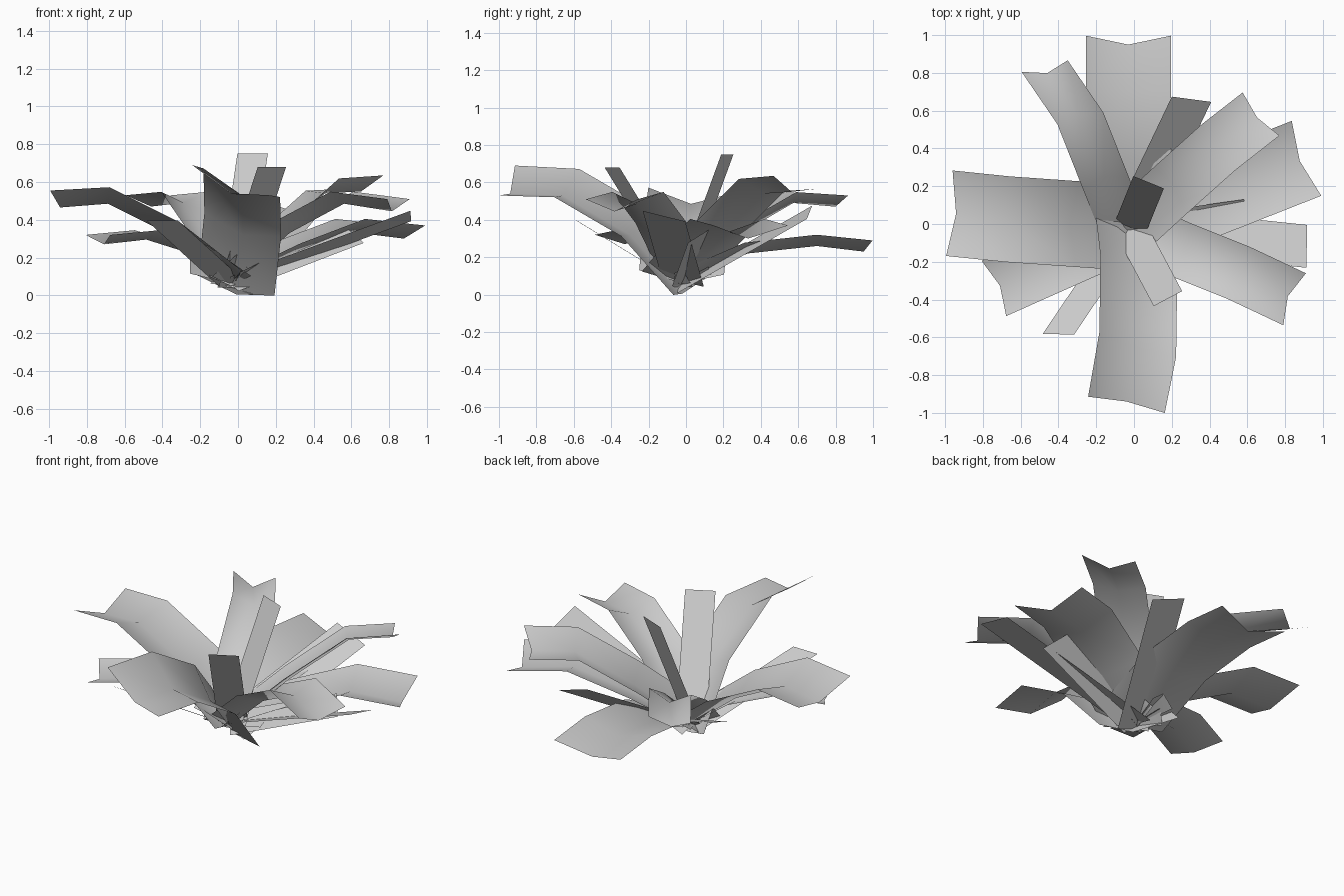
import bpy
from math import cos, sin, radians
from mathutils import Vector

cube = bpy.data.objects.get("Cube")
if cube:
    bpy.data.objects.remove(cube, do_unlink=True)

grey = bpy.data.materials.new("leaf_grey")
grey.use_nodes = True
tone = (0.6, 0.6, 0.6, 1)
grey.diffuse_color = tone
grey.node_tree.nodes["Principled BSDF"].inputs["Base Color"].default_value = tone

UP = Vector((0, 0, 1))
CROWN = Vector((-0.02, -0.02, 0))


def make_leaf(name, angle, half_width, path, fold=0.0, roll=0.0, notch=0.0, skew=0.0):
    """Strip along path (reach, height, drift to its left).
    Fold lifts both edges, roll lifts the left, skew pushes the left edge outward."""
    out = Vector((cos(radians(angle)), sin(radians(angle)), 0))
    side = UP.cross(out)
    line = [CROWN + out * r + UP * z + side * d for r, z, d in path]
    verts, faces = [], []
    columns = (1, 0, -1) if fold else (1, -1)
    last = len(line) - 1
    for i, centre in enumerate(line):
        tangent = line[min(i + 1, last)] - line[max(i - 1, 0)]
        normal = tangent.cross(side).normalized()
        for s in columns:
            lift = normal * (fold * abs(s) + roll * s)
            reach = out * (notch * abs(s) * (i == last) + skew * s)
            verts.append(centre + side * half_width * s + lift + reach)
    n = len(columns)
    for i in range(last):
        for j in range(n - 1):
            a = i * n + j
            faces.append((a, a + n, a + n + 1, a + 1))
    mesh = bpy.data.meshes.new(name)
    mesh.from_pydata(verts, [], faces)
    mesh.materials.append(grey)
    for face in mesh.polygons:
        face.use_smooth = True
    obj = bpy.data.objects.new(name, mesh)
    bpy.context.collection.objects.link(obj)
    return obj


# Broad arching leaves with a creased midrib
make_leaf("back_leaf", 90, 0.225,
          [(-.02, .06, .01), (.35, .22, .01), (.72, .26, .01), (.97, .23, .01)],
          fold=0.06, notch=0.04)
make_leaf("front_leaf", -90, 0.203,
          [(0, .005, .01), (.28, .32, .045), (.64, .53, .04), (.92, .54, -.02)],
          fold=0.07, roll=-0.08, notch=0.02, skew=0.04)
make_leaf("right_leaf", 176, 0.227,
          [(0, .06, 0), (.32, .31, 0), (.67, .485, 0), (.925, .465, -.01)],
          fold=0.075, roll=0.015, notch=0.03)
make_leaf("back_right_leaf", 110, 0.125,
          [(-.03, .05, .03), (.3, .3, .04), (.65, .49, .05), (.92, .47, .133)],
          fold=0.06, notch=0.035, skew=0.013)
make_leaf("back_left_leaf", 41, 0.15,
          [(-.03, .05, 0), (.32, .32, .01), (.65, .54, .015), (.89, .55, 0)],
          fold=0.05, roll=-0.035, notch=0.03)
make_leaf("left_leaf", 21.5, 0.213,
          [(-.02, .06, 0), (.32, .21, 0), (.67, .335, 0), (.965, .3, 0)],
          fold=0.07, notch=0.03)
make_leaf("front_left_leaf", -23.5, 0.15,
          [(-.02, .05, 0), (.32, .33, 0), (.63, .485, .01), (.91, .445, 0)],
          fold=0.065, notch=0.03)
make_leaf("front_right_leaf", 204, 0.16,
          [(0, .06, 0), (.25, .22, 0), (.51, .295, 0), (.755, .27, 0)],
          fold=0.05, notch=0.03)

# Straight flat blades between them
make_leaf("left_blade", -6, 0.113, [(-.02, .07, 0), (.94, .42, 0)], roll=-0.03, skew=-0.022)
make_leaf("front_right_blade", -124, 0.07, [(0, .05, 0), (.68, .395, 0)], skew=-0.045)
make_leaf("back_left_blade", 64.5, 0.1, [(-.02, .04, 0), (.754, .44, 0)], roll=0.04, skew=-0.014)
make_leaf("low_left_blade", 8, 0.065, [(-.02, .06, 0), (.65, .315, 0)], roll=0.04, skew=-0.02)
make_leaf("upright_back_blade", 68, 0.087, [(-.02, .04, 0), (.26, .75, 0)])
make_leaf("upright_front_blade", -62, 0.085, [(-.02, .04, 0), (.425, .68, 0)])
